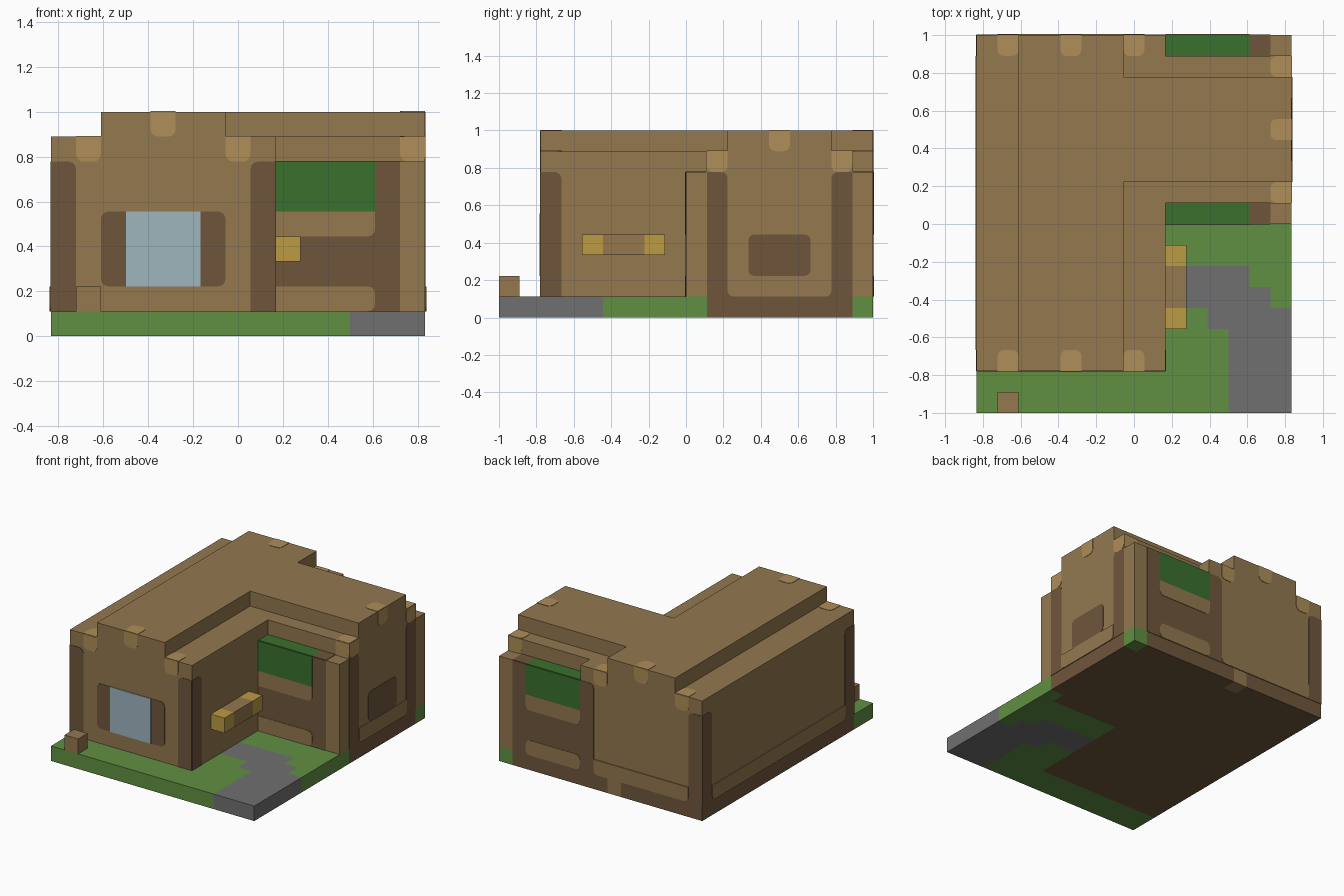
import bpy, bmesh, math
from mathutils import Vector

cube = bpy.data.objects.get("Cube")
if cube:
    bpy.data.objects.remove(cube, do_unlink=True)

U = 1 / 9                      # one block
NX, NY = 15, 18                # footprint in blocks


def make_mat(name, *rgb):
    lin = [((c / 255 + 0.055) / 1.055) ** 2.4 for c in rgb] + [1]
    m = bpy.data.materials.new(name)
    m.use_nodes = True
    m.diffuse_color = lin
    m.node_tree.nodes["Principled BSDF"].inputs["Base Color"].default_value = lin
    return m


WALL = make_mat("wall_brown", 147, 120, 79)
DARK = make_mat("dark_timber", 110, 86, 59)
TAN = make_mat("beam_tan", 175, 142, 88)
GRASS = make_mat("grass_green", 97, 144, 66)
LEAF = make_mat("leaf_green", 58, 112, 45)
GLASS = make_mat("window_blue", 157, 182, 190)
GOLD = make_mat("gold", 187, 155, 67)
STONE = make_mat("path_grey", 112, 112, 112)


def pos(i, j, k):
    return Vector(((i - NX / 2) * U, (j - NY / 2) * U, k * U))


def finish(name, bm, mats):
    bmesh.ops.recalc_face_normals(bm, faces=bm.faces)
    me = bpy.data.meshes.new(name)
    bm.to_mesh(me)
    bm.free()
    for m in mats:
        me.materials.append(m)
    ob = bpy.data.objects.new(name, me)
    bpy.context.scene.collection.objects.link(ob)
    return ob


def box(name, mat, i, j, k):
    """Box between block coordinates given as (start, end) pairs."""
    bm = bmesh.new()
    bmesh.ops.create_cube(bm, size=1)
    for v in bm.verts:
        v.co = pos(i[v.co.x > 0], j[v.co.y > 0], k[v.co.z > 0])
    return finish(name, bm, [mat])


def plate(name, mat, side, at, a, b, level=1, rounded=()):
    """Thin plate on a wall; corners count from (a0, b0) anticlockwise."""
    to_block = {"x": lambda u, v: (at, u, v), "y": lambda u, v: (u, at, v),
                "z": lambda u, v: (u, v, at)}[side[1]]
    out = Vector([(c == side[1]) * (1 if side[0] == "+" else -1) for c in "xyz"])
    r, outline = 0.3, []
    for n, (s, t) in enumerate(((0, 0), (1, 0), (1, 1), (0, 1))):
        u, v = a[s], b[t]
        if n in rounded:
            cu, cv = u + (r if s == 0 else -r), v + (r if t == 0 else -r)
            for step in range(4):
                ang = math.pi + (n + step / 3) * math.pi / 2
                outline.append((cu + r * math.cos(ang), cv + r * math.sin(ang)))
        else:
            outline.append((u, v))
    bm = bmesh.new()
    f = bm.faces.new([bm.verts.new(pos(*to_block(u, v)) - out * 0.001) for u, v in outline])
    ext = bmesh.ops.extrude_face_region(bm, geom=[f], use_keep_orig=True)
    for g in ext["geom"]:
        if isinstance(g, bmesh.types.BMVert):
            g.co += out * (0.001 + 0.003 * level)
    return finish(name, bm, [mat])


# Ground slab: grass, winding path and dark foundation under the house
def ground_index(i, j):
    if (i, j) in ((14, 9), (14, 17)):
        return 0
    if (i, j) == (6, 17):
        return 3
    if (i < 9 and j >= 2) or (i >= 9 and j >= 9):
        return 2
    path = (j <= 3 and i >= 12) or (j == 4 and i >= 11) or \
           (j == 5 and 9 <= i <= 13) or (j == 6 and 9 <= i <= 12)
    return 1 if path else 0


bm = bmesh.new()
bmesh.ops.create_grid(bm, x_segments=NX, y_segments=NY, size=0.5)
for v in bm.verts:
    v.co = Vector((v.co.x * NX * U, v.co.y * NY * U, 0))
ext = bmesh.ops.extrude_face_region(bm, geom=bm.faces[:], use_keep_orig=True)
for g in ext["geom"]:
    if isinstance(g, bmesh.types.BMVert):
        g.co.z = U
for f in bm.faces:
    c = f.calc_center_median() * 0.999
    f.material_index = ground_index(math.floor(c.x / U + NX / 2), math.floor(c.y / U + NY / 2))
finish("ground", bm, [GRASS, STONE, DARK, WALL])

# House body and stepped roof
box("main_walls", WALL, (0, 9), (2, 18), (1, 8))
box("main_roof", WALL, (2, 7), (2, 18), (8, 9))
box("side_wing_walls", WALL, (9, 15), (10, 17), (1, 8))
box("side_wing_roof", WALL, (7, 15), (11, 16), (8, 9))
box("side_wing_front_wall", WALL, (9, 15), (9, 10), (1, 7))
box("side_wing_back_wall", WALL, (9, 15), (17, 18), (1, 7))


# Timber frames: two posts, with an optional sill and rounded infill
def frame(name, side, at, a0, a1, sill=True):
    plate(name + "_post_a", DARK, side, at, (a0, a0 + 1), (1, 7), 1, (2,))
    plate(name + "_post_b", DARK, side, at, (a1 - 1, a1), (1, 7), 1, (3,))
    if sill:
        plate(name + "_sill", DARK, side, at, (a0 + 1, a1 - 1), (1, 1.4))
        plate(name + "_infill", WALL, side, at, (a0 + 1, a1 - 1), (1, 2), 2, (0, 1))


frame("front_frame", "-y", 2, 0, 9, sill=False)
frame("back_frame", "+y", 18, 0, 9)
frame("left_wall_frame", "-x", 0, 2, 18)
frame("wing_end_frame", "+x", 15, 10, 17)
plate("courtyard_post", DARK, "+x", 9, (2, 3), (1, 7), 1, (2,))

# Windows
plate("front_shutters", DARK, "-y", 2, (2, 7), (2, 5), 1, (0, 1, 2, 3))
plate("front_glass", GLASS, "-y", 2, (3, 6), (2, 5), 2)
plate("wing_end_window", DARK, "+x", 15, (12, 15), (2, 4), 1, (0, 1, 2, 3))

# Wing faces: dark panelling, brown bands and a leafy planter
for name, side, at, j, low, high in (("wing_front", "-y", 9, 9, (1, 2), (1,)),
                                     ("wing_back", "+y", 18, 17, (0, 1, 2, 3), (0, 1))):
    plate(name + "_panelling", DARK, side, at, (9, 14), (1, 7))
    plate(name + "_lower_band", WALL, side, at, (9, 13), (1, 2), 2, low)
    plate(name + "_upper_band", WALL, side, at, (9, 13), (4, 5), 2, high)
    plate(name + "_leaves", LEAF, side, at, (9, 13), (5, 7), 2)
    plate(name + "_leaves_top", LEAF, "+z", 7, (9, 13), (j, j + 1))
    plate(name + "_post_top", DARK, "+z", 7, (13, 14), (j, j + 1))

# Roof beam ends along the front and back
for i, k in ((1, 7), (4, 8), (7, 7)):
    for side, at, j, inner in (("-y", 2, 2, (2, 3)), ("+y", 18, 17, (0, 1))):
        plate("beam_end", TAN, side, at, (i, i + 1), (k, k + 1), 1, (0, 1))
        plate("beam_top", TAN, "+z", k + 1, (i, i + 1), (j, j + 1), 1, inner)

# Roof beam ends along the wing end
for j, k in ((10, 7), (13, 8), (16, 7)):
    plate("wing_beam_end", TAN, "+x", 15, (j, j + 1), (k, k + 1), 1, (0, 1))
    plate("wing_beam_top", TAN, "+z", k + 1, (14, 15), (j, j + 1), 1, (0, 3))
plate("wing_beam_front", TAN, "-y", 10, (14, 15), (7, 8), 1, (0,))
plate("wing_beam_back", TAN, "+y", 17, (14, 15), (7, 8), 1, (0,))

# Wall bar with gold ends, and a small block on the lawn
box("wall_bar", WALL, (9, 10), (5, 7), (3, 4))
for j in (4, 7):
    box("wall_bar_end", GOLD, (9, 10), (j, j + 1), (3, 4))
box("lawn_block", WALL, (1, 2), (0, 1), (1, 2))
